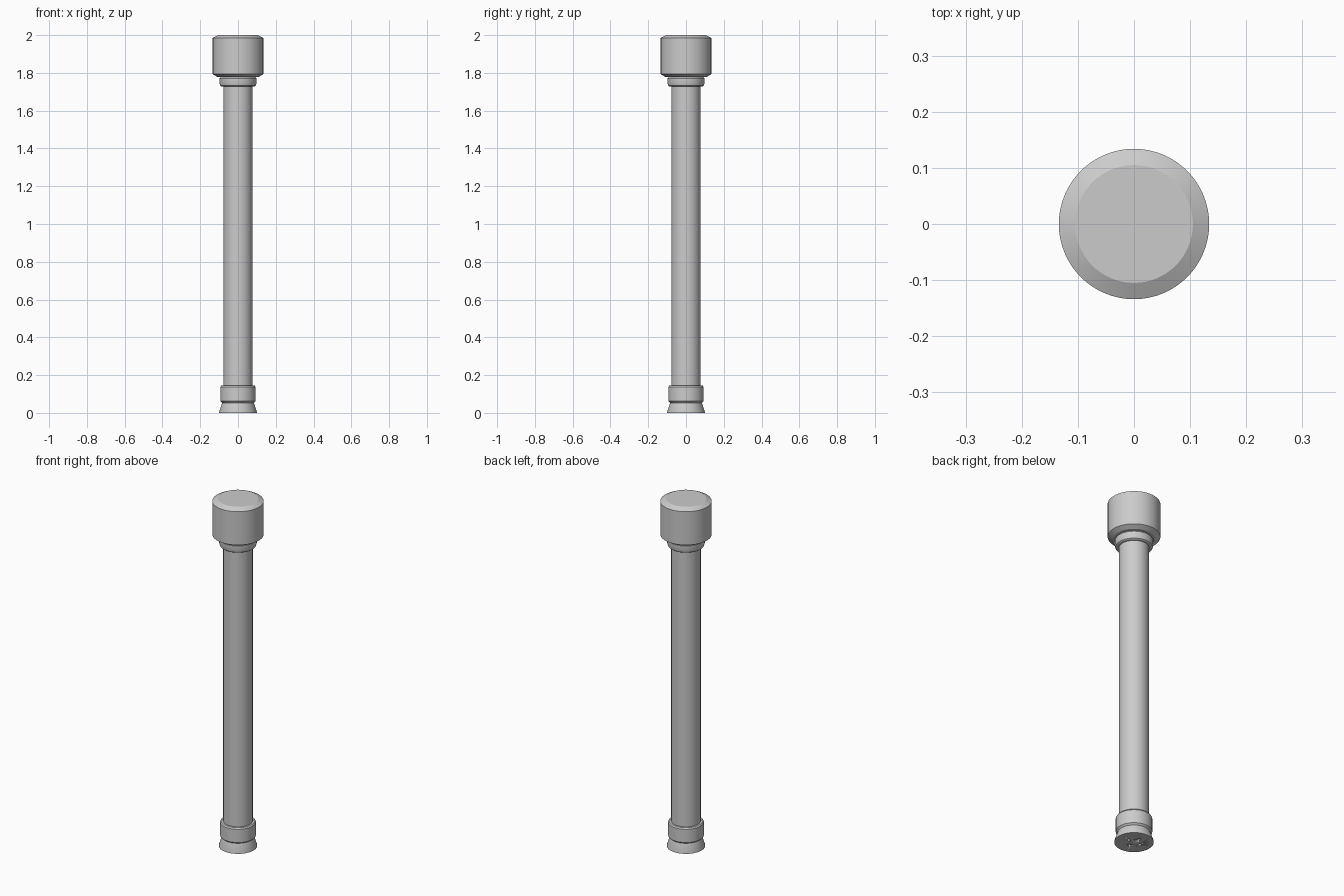
import bpy, bmesh, math

old = bpy.data.objects.get("Cube")
if old:
    bpy.data.objects.remove(old, do_unlink=True)

grey = bpy.data.materials.new("light grey")
grey.use_nodes = True
colour = (0.6, 0.6, 0.6, 1)
grey.diffuse_color = colour
grey.node_tree.nodes["Principled BSDF"].inputs["Base Color"].default_value = colour


def lathe(name, profile, sides=64):
    """Closed turned part from (radius, height) points, bottom to top."""
    bm = bmesh.new()
    rings = [[bm.verts.new((r * math.cos(math.tau * i / sides),
                            r * math.sin(math.tau * i / sides), z))
              for i in range(sides)] for r, z in profile]
    for low, high in zip(rings, rings[1:]):
        for i in range(sides):
            j = (i + 1) % sides
            bm.faces.new((low[i], low[j], high[j], high[i]))
    bm.faces.new(rings[0][::-1])
    bm.faces.new(rings[-1])
    mesh = bpy.data.meshes.new(name)
    bm.to_mesh(mesh)
    bm.free()
    mesh.materials.append(grey)
    obj = bpy.data.objects.new(name, mesh)
    bpy.context.collection.objects.link(obj)
    bpy.ops.object.select_all(action="DESELECT")
    obj.select_set(True)
    bpy.context.view_layer.objects.active = obj
    bpy.ops.object.shade_smooth_by_angle(angle=math.radians(25))
    return obj


# Flared foot, lower collar and shaft
foot = lathe("foot", [(0.1, 0), (0.1, 0.005), (0.082, 0.06)])
lathe("lower_collar", [(0.084, 0.053), (0.093, 0.062), (0.093, 0.138), (0.088, 0.145)])
lathe("shaft", [(0.077, 0.05), (0.077, 1.75)])

# Upper collar and head with chamfered rims
lathe("upper_collar", [(0.088, 1.728), (0.094, 1.732), (0.098, 1.745),
                       (0.098, 1.77), (0.092, 1.778), (0.092, 1.79)])
lathe("head", [(0.108, 1.778), (0.134, 1.793), (0.134, 1.985), (0.105, 2.0)])

# Four small screw holes under the foot
for i in range(4):
    angle = math.tau * i / 4
    hole = lathe(f"hole_cutter_{i + 1}", [(0.008, -0.02), (0.008, 0.03)], 16)
    hole.location = (0.037 * math.cos(angle), 0.037 * math.sin(angle), 0)
    hole.hide_render = True
    hole.hide_set(True)
    cut = foot.modifiers.new(f"screw_hole_{i + 1}", "BOOLEAN")
    cut.operation = "DIFFERENCE"
    cut.solver = "EXACT"
    cut.object = hole
